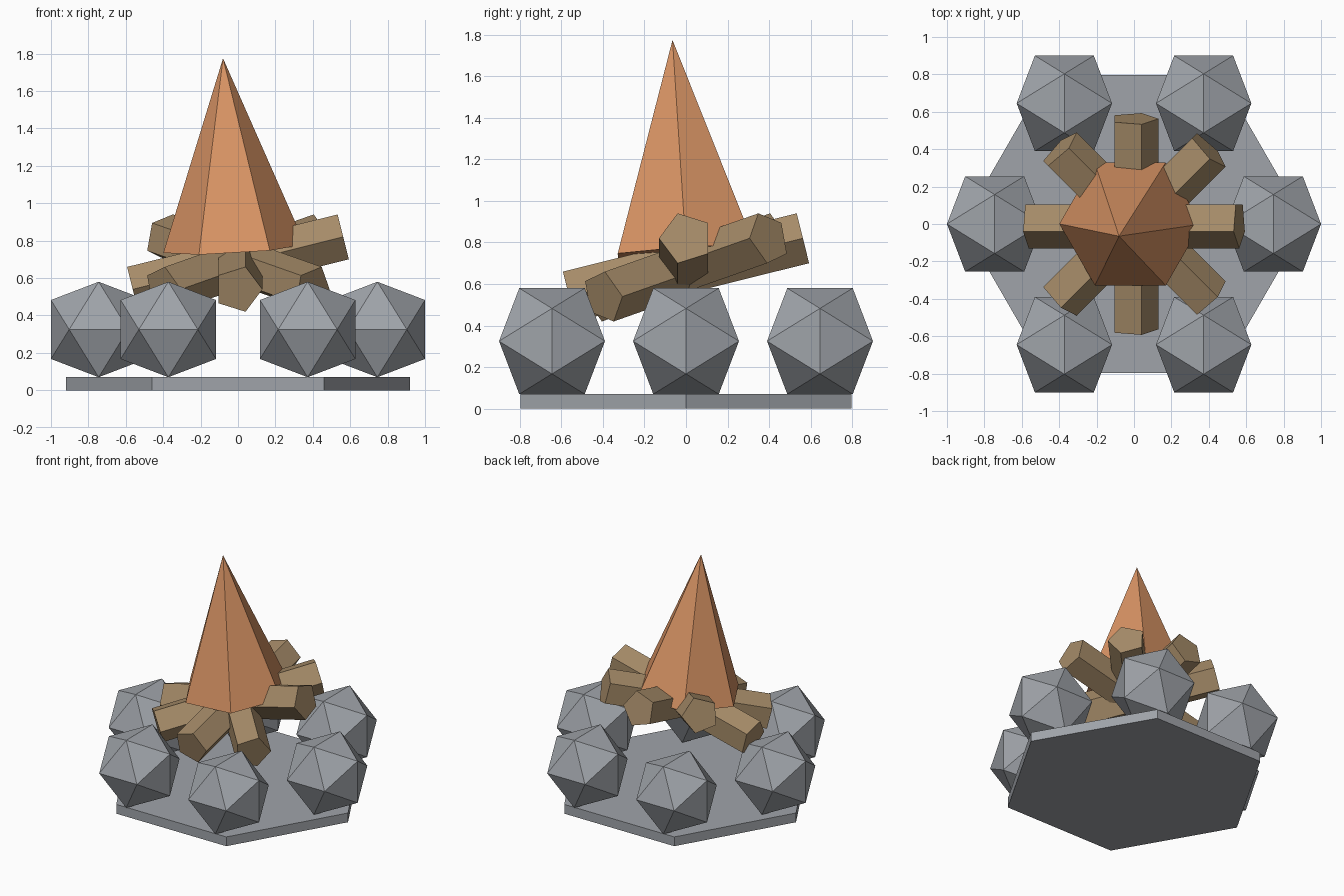
import bpy, bmesh
from math import radians, sin, cos, tau, sqrt
from mathutils import Matrix, Vector

cube = bpy.data.objects.get("Cube")
if cube:
    bpy.data.objects.remove(cube, do_unlink=True)


def material(name, rgb):
    mat = bpy.data.materials.new(name)
    mat.use_nodes = True
    color = (*rgb, 1)
    mat.diffuse_color = color
    mat.node_tree.nodes["Principled BSDF"].inputs["Base Color"].default_value = color
    return mat


stone = material("grey stone", (0.35, 0.37, 0.40))
wood = material("brown wood", (0.38, 0.26, 0.14))
flame = material("orange flame", (0.70, 0.30, 0.13))


def finish(name, bm, mat, matrix):
    """Turn a bmesh into a flat shaded object."""
    bmesh.ops.recalc_face_normals(bm, faces=bm.faces)
    mesh = bpy.data.meshes.new(name)
    bm.to_mesh(mesh)
    bm.free()
    mesh.materials.append(mat)
    obj = bpy.data.objects.new(name, mesh)
    obj.matrix_world = matrix
    bpy.context.collection.objects.link(obj)


def ring(bm, sides, radius, z):
    return [bm.verts.new((radius * cos(tau * i / sides), radius * sin(tau * i / sides), z))
            for i in range(sides)]


def prism(name, sides, radius, z0, z1, mat, matrix):
    bm = bmesh.new()
    low, high = ring(bm, sides, radius, z0), ring(bm, sides, radius, z1)
    bm.faces.new(low)
    bm.faces.new(high)
    for i in range(sides):
        j = (i + 1) % sides
        bm.faces.new((low[i], low[j], high[j], high[i]))
    finish(name, bm, mat, matrix)


def pyramid(name, sides, radius, height, mat, matrix):
    bm = bmesh.new()
    low = ring(bm, sides, radius, 0)
    tip = bm.verts.new((0, 0, height))
    bm.faces.new(low)
    for i in range(sides):
        bm.faces.new((low[i], low[(i + 1) % sides], tip))
    finish(name, bm, mat, matrix)


def rock(name, half_size, location):
    """Icosahedron standing on an edge, from three golden rectangles."""
    a, b = half_size * 2 / (1 + sqrt(5)), half_size
    bm = bmesh.new()
    for s in (-a, a):
        for t in (-b, b):
            for co in ((0, s, t), (s, t, 0), (t, 0, s)):
                bm.verts.new(co)
    bmesh.ops.convex_hull(bm, input=bm.verts)
    finish(name, bm, stone, Matrix.Translation(location))


# Hexagonal stone slab
prism("base_slab", 6, 0.92, 0, 0.07, stone, Matrix())

# Ring of six rocks
for i in range(6):
    angle = tau * i / 6
    rock(f"rock_{i + 1}", 0.255, (0.745 * cos(angle), 0.745 * sin(angle), 0.325))

# Four crossed logs, each tilted up at one end
for i in range(4):
    turn = Matrix.Rotation(radians(45 * i - 90), 4, 'Z')
    tilt = Matrix.Rotation(radians(14 - 90), 4, 'X')
    prism(f"log_{i + 1}", 5, 0.13, -0.58, 0.58, wood,
          Matrix.Translation((0, 0, 0.68)) @ turn @ tilt)

# Leaning flame
foot = Vector((-0.02, 0, 0.757))
lean = Vector((-0.08, -0.065, 1.775)) - foot
swing = Vector((0, 0, 1)).rotation_difference(lean).to_matrix().to_4x4()
pyramid("flame", 6, 0.38, lean.length, flame, Matrix.Translation(foot) @ swing)
